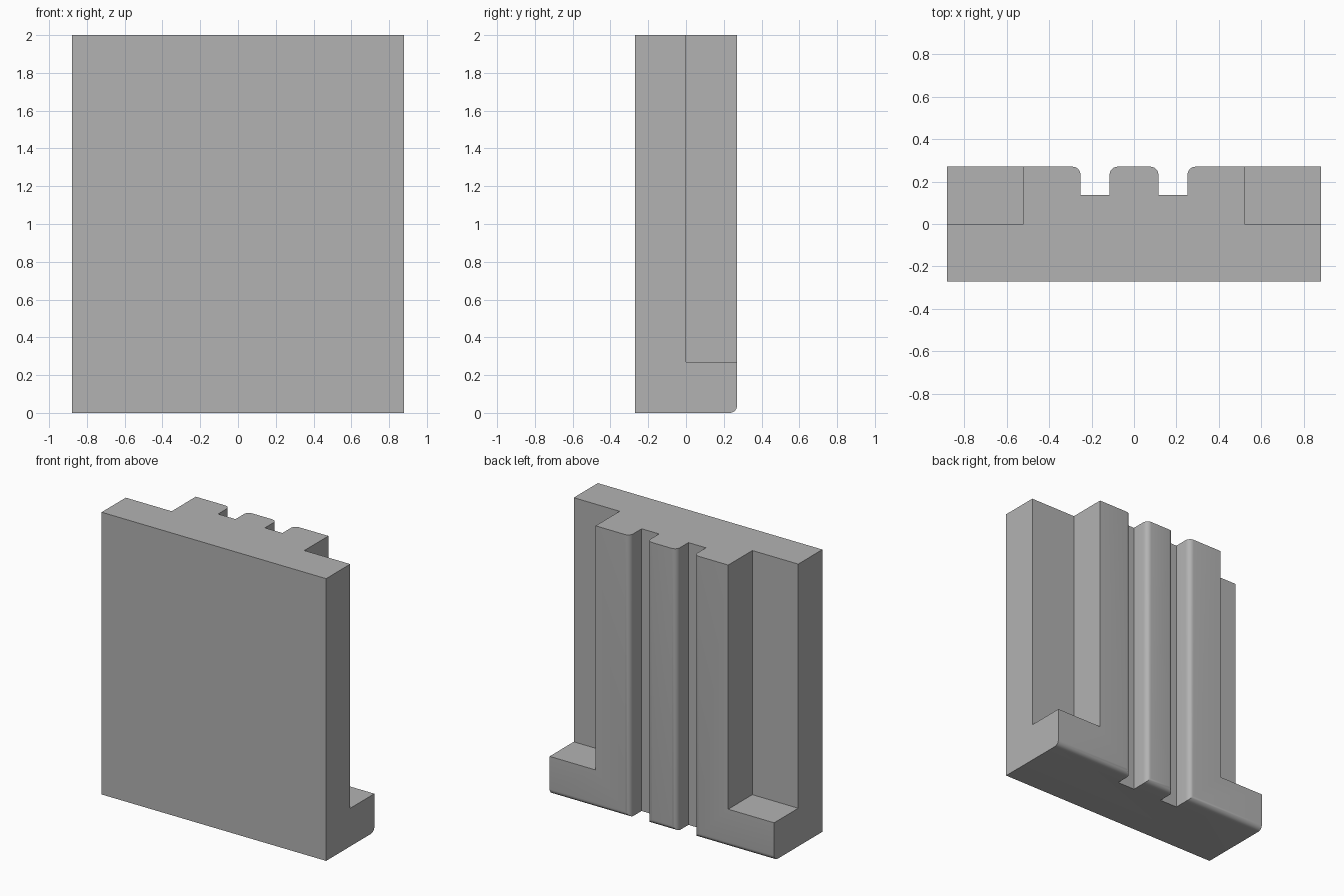
import bpy
import bmesh

if "Cube" in bpy.data.objects:
    bpy.data.objects.remove(bpy.data.objects["Cube"], do_unlink=True)

HALF_W, HALF_D, HEIGHT = 0.88, 0.27, 2.0
COLUMN_HALF, FOOT_H = 0.52, 0.27
GROOVE_IN, GROOVE_OUT, GROOVE_Y = 0.115, 0.252, 0.137
ROUND = 0.038

grey = bpy.data.materials.new("plain grey")
grey.use_nodes = True
grey.diffuse_color = (0.448, 0.448, 0.448, 1)
grey.node_tree.nodes["Principled BSDF"].inputs["Base Color"].default_value = grey.diffuse_color


def make_object(name, bm):
    bmesh.ops.recalc_face_normals(bm, faces=bm.faces)
    mesh = bpy.data.meshes.new(name)
    bm.to_mesh(mesh)
    bm.free()
    mesh.materials.append(grey)
    obj = bpy.data.objects.new(name, mesh)
    bpy.context.collection.objects.link(obj)
    return obj


# Grooved block: mirrored plan profile pulled up to full height
half = [(HALF_W, -HALF_D), (HALF_W, HALF_D), (GROOVE_OUT, HALF_D),
        (GROOVE_OUT, GROOVE_Y), (GROOVE_IN, GROOVE_Y), (GROOVE_IN, HALF_D)]
profile = half + [(-x, y) for x, y in reversed(half)]
bm = bmesh.new()
base = bm.faces.new([bm.verts.new((x, y, 0)) for x, y in profile])
top = bmesh.ops.extrude_face_region(bm, geom=[base])["geom"]
bmesh.ops.translate(bm, vec=(0, 0, HEIGHT),
                    verts=[g for g in top if isinstance(g, bmesh.types.BMVert)])


# Round the groove mouths and the lower back edge
def is_rounded(edge):
    a, b = (v.co for v in edge.verts)
    if min(a.y, b.y) < HALF_D - 0.001:
        return False
    upright = abs(a.z - b.z) > 1 and abs(a.x) < COLUMN_HALF
    return upright or max(a.z, b.z) < 0.001


bmesh.ops.bevel(bm, geom=[e for e in bm.edges if is_rounded(e)], offset=ROUND,
                offset_type='OFFSET', segments=6, profile=0.5, affect='EDGES')
block = make_object("grooved_block", bm)

# Open pockets on both sides, leaving the front slab, column and foot
for side, sign in (("left", 1), ("right", -1)):
    bm = bmesh.new()
    bmesh.ops.create_cube(bm, size=1)
    bmesh.ops.scale(bm, vec=(1, 1, HEIGHT), verts=bm.verts)
    bmesh.ops.translate(bm, vec=(sign * (COLUMN_HALF + 0.5), 0.5, FOOT_H + HEIGHT / 2),
                        verts=bm.verts)
    cutter = make_object(side + "_pocket_cutter", bm)
    cutter.hide_render = True
    cutter.hide_set(True)
    cut = block.modifiers.new(side + " pocket", 'BOOLEAN')
    cut.operation = 'DIFFERENCE'
    cut.solver = 'EXACT'
    cut.object = cutter

# Apply the cuts and drop the helpers
bpy.context.view_layer.update()
graph = bpy.context.evaluated_depsgraph_get()
block.data = bpy.data.meshes.new_from_object(block.evaluated_get(graph))
block.modifiers.clear()
for side in ("left", "right"):
    bpy.data.objects.remove(bpy.data.objects[side + "_pocket_cutter"], do_unlink=True)

# Smooth roundings, sharp corners
bpy.ops.object.select_all(action='DESELECT')
block.select_set(True)
bpy.context.view_layer.objects.active = block
bpy.ops.object.shade_smooth_by_angle(angle=0.52)
